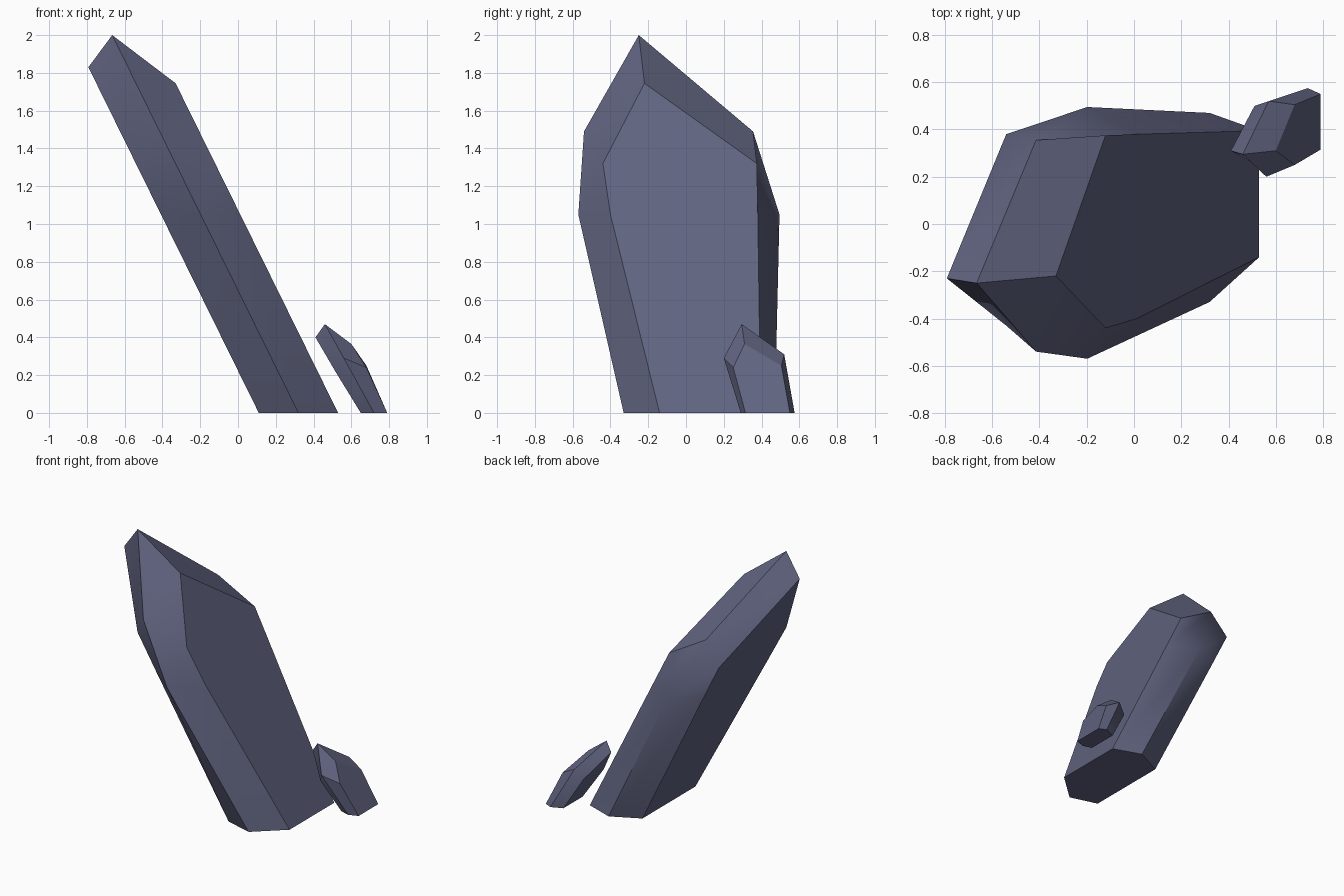
import bpy, bmesh, math

if "Cube" in bpy.data.objects:
    bpy.data.objects.remove(bpy.data.objects["Cube"])

stone = bpy.data.materials.new("slate violet stone")
stone.diffuse_color = (0.118, 0.126, 0.215, 1)
stone.use_nodes = True
stone.node_tree.nodes["Principled BSDF"].inputs["Base Color"].default_value = stone.diffuse_color


def sheared(x0, outline, slope=-0.493):
    """Place a (y, z) outline on a plane leaning toward -x."""
    return [(x0 + slope * z, y, z) for y, z in outline]


def crystal(name, loops):
    """Slab crystal: narrow outline, wide middle outline, narrow outline."""
    bm = bmesh.new()
    rows = [[bm.verts.new(p) for p in loop] for loop in loops]
    # flat broad faces and the base
    caps = [bm.faces.new(rows[0]), bm.faces.new(rows[2]),
            bm.faces.new([r[0] for r in rows] + [r[-1] for r in reversed(rows)])]
    # bevel bands around the rim
    for a, b in zip(rows, rows[1:]):
        for i in range(len(a) - 1):
            bm.faces.new((a[i], a[i + 1], b[i + 1], b[i]))
    bmesh.ops.recalc_face_normals(bm, faces=bm.faces)
    # bands blend softly, broad faces stay crisp
    for f in bm.faces:
        f.smooth = f not in caps
    for e in bm.edges:
        on_cap = any(f in caps for f in e.link_faces)
        e.smooth = not on_cap and e.calc_face_angle(math.pi) < math.radians(40)
    mesh = bpy.data.meshes.new(name)
    bm.to_mesh(mesh)
    bm.free()
    mesh.materials.append(stone)
    bpy.context.collection.objects.link(bpy.data.objects.new(name, mesh))


# Large leaning crystal
crystal("large_crystal", [
    sheared(0.11, [(-0.27, 0), (-0.40, 1.05), (-0.43, 1.32), (-0.23, 1.83),
                   (0.38, 1.32), (0.38, 1.05), (0.365, 0)]),
    sheared(0.32, [(-0.33, 0), (-0.57, 1.05), (-0.54, 1.49), (-0.25, 2.0),
                   (0.355, 1.49), (0.495, 1.05), (0.47, 0)]),
    sheared(0.53, [(-0.14, 0), (-0.40, 1.05), (-0.44, 1.32), (-0.22, 1.745),
                   (0.375, 1.32), (0.38, 1.05), (0.395, 0)]),
])

# Small crystal beside it
crystal("small_crystal", [
    [(0.65, 0.31, 0), (0.515, 0.25, 0.22), (0.41, 0.31, 0.40), (0.51, 0.50, 0.24), (0.65, 0.54, 0)],
    [(0.72, 0.29, 0), (0.56, 0.20, 0.29), (0.46, 0.295, 0.47), (0.57, 0.52, 0.31), (0.735, 0.575, 0)],
    [(0.79, 0.315, 0), (0.68, 0.25, 0.24), (0.60, 0.31, 0.365), (0.68, 0.505, 0.25), (0.79, 0.55, 0)],
])
